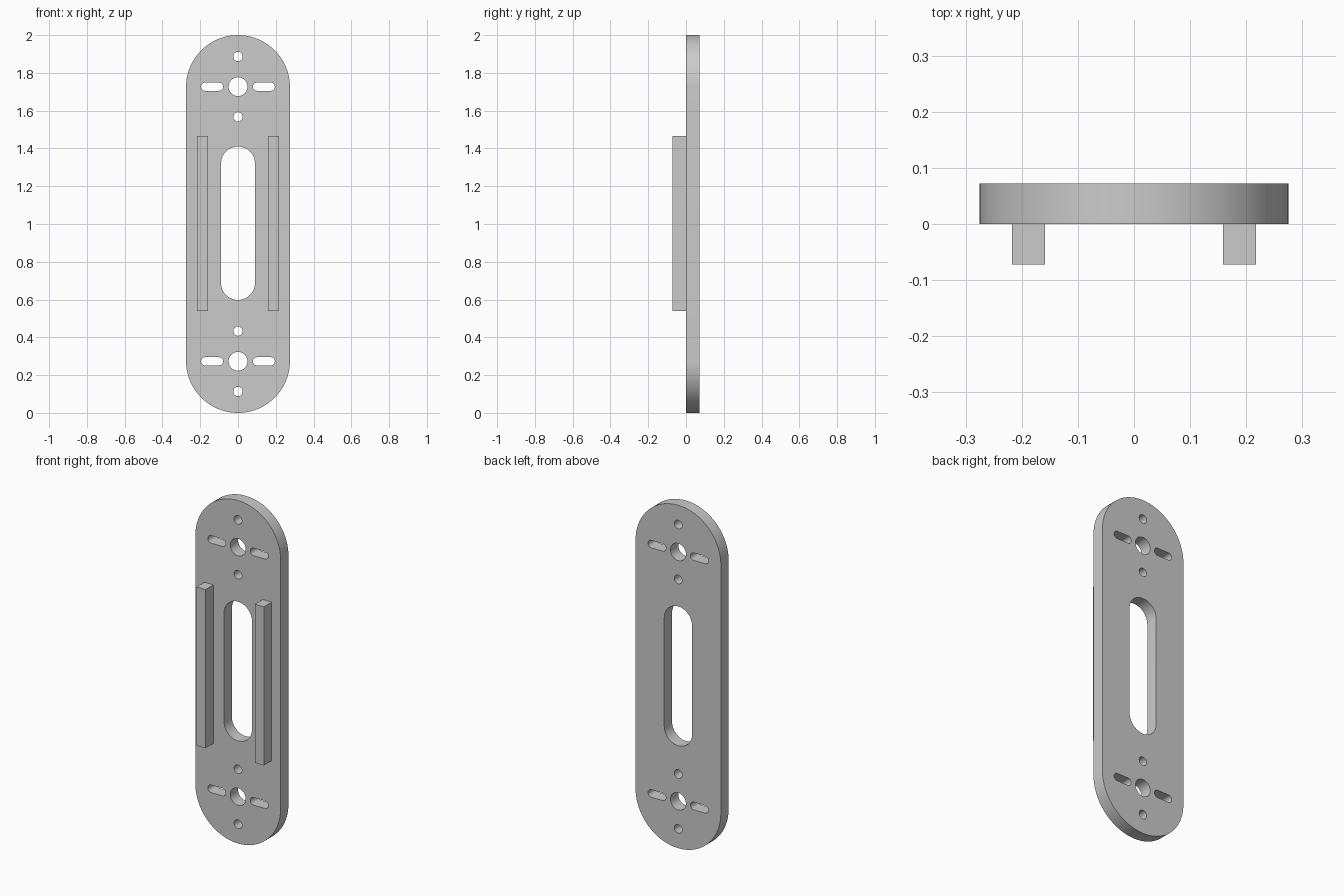
import bpy
import math

if "Cube" in bpy.data.objects:
    bpy.data.objects.remove(bpy.data.objects["Cube"])

THICK = 0.072

grey = bpy.data.materials.new("plain grey")
grey.diffuse_color = (0.6, 0.6, 0.6, 1)
grey.use_nodes = True
grey.node_tree.nodes["Principled BSDF"].inputs["Base Color"].default_value = grey.diffuse_color


def stadium(cx, cz, half_x, half_z, seg=24):
    """Outline of a round-ended slot (a circle when both halves match)."""
    r = min(half_x, half_z)
    dx, dz = half_x - r, half_z - r
    pts = []
    for sx, sz, start in ((1, 1, 0), (-1, 1, 90), (-1, -1, 180), (1, -1, 270)):
        for i in range(seg // 2 + 1):
            a = math.radians(start + 90 * i / (seg // 2))
            p = (cx + sx * dx + r * math.cos(a), cz + sz * dz + r * math.sin(a))
            if not pts or math.dist(p, pts[-1]) > 1e-5:
                pts.append(p)
    if math.dist(pts[0], pts[-1]) < 1e-5:
        pts.pop()
    return pts


# Plate outline and its openings
outlines = [stadium(0, 1, 0.275, 1.0, 40), stadium(0, 1.004, 0.09, 0.406)]
for s in (-1, 1):
    zc = 1 + s * 0.727
    outlines.append(stadium(0, zc, 0.05, 0.05))            # main hole
    for dz in (-0.16, 0.16):
        outlines.append(stadium(0, zc + dz, 0.025, 0.025, 16))  # screw holes
    for sx in (-1, 1):
        outlines.append(stadium(sx * 0.137, zc, 0.058, 0.022, 16))  # side slots

curve = bpy.data.curves.new("mounting_plate", "CURVE")
curve.dimensions = "2D"
curve.fill_mode = "BOTH"
curve.extrude = THICK / 2
for pts in outlines:
    spline = curve.splines.new("POLY")
    spline.points.add(len(pts) - 1)
    for point, (x, z) in zip(spline.points, pts):
        point.co = (x, z, 0, 1)
    spline.use_cyclic_u = True
plate = bpy.data.objects.new("mounting_plate", curve)
bpy.context.collection.objects.link(plate)
plate.rotation_euler.x = math.pi / 2
plate.location.y = THICK / 2
bpy.context.view_layer.objects.active = plate
plate.select_set(True)
bpy.ops.object.convert(target="MESH")
plate = bpy.context.object
plate.name = "mounting_plate"
bpy.ops.object.mode_set(mode="EDIT")
bpy.ops.mesh.select_all(action="SELECT")
bpy.ops.mesh.remove_doubles(threshold=0.00005)
bpy.ops.mesh.normals_make_consistent(inside=False)
bpy.ops.object.mode_set(mode="OBJECT")
bpy.ops.object.shade_smooth_by_angle(angle=math.radians(35))
plate.data.materials.clear()
plate.data.materials.append(grey)

# Two square rails on the front
for side, name in ((-1, "left_rail"), (1, "right_rail")):
    bpy.ops.mesh.primitive_cube_add(size=1, location=(side * 0.188, -THICK / 2, 1.003))
    rail = bpy.context.object
    rail.name = name
    rail.scale = (0.058, THICK, 0.925)
    bpy.ops.object.transform_apply(location=False, rotation=False, scale=True)
    rail.data.materials.append(grey)
